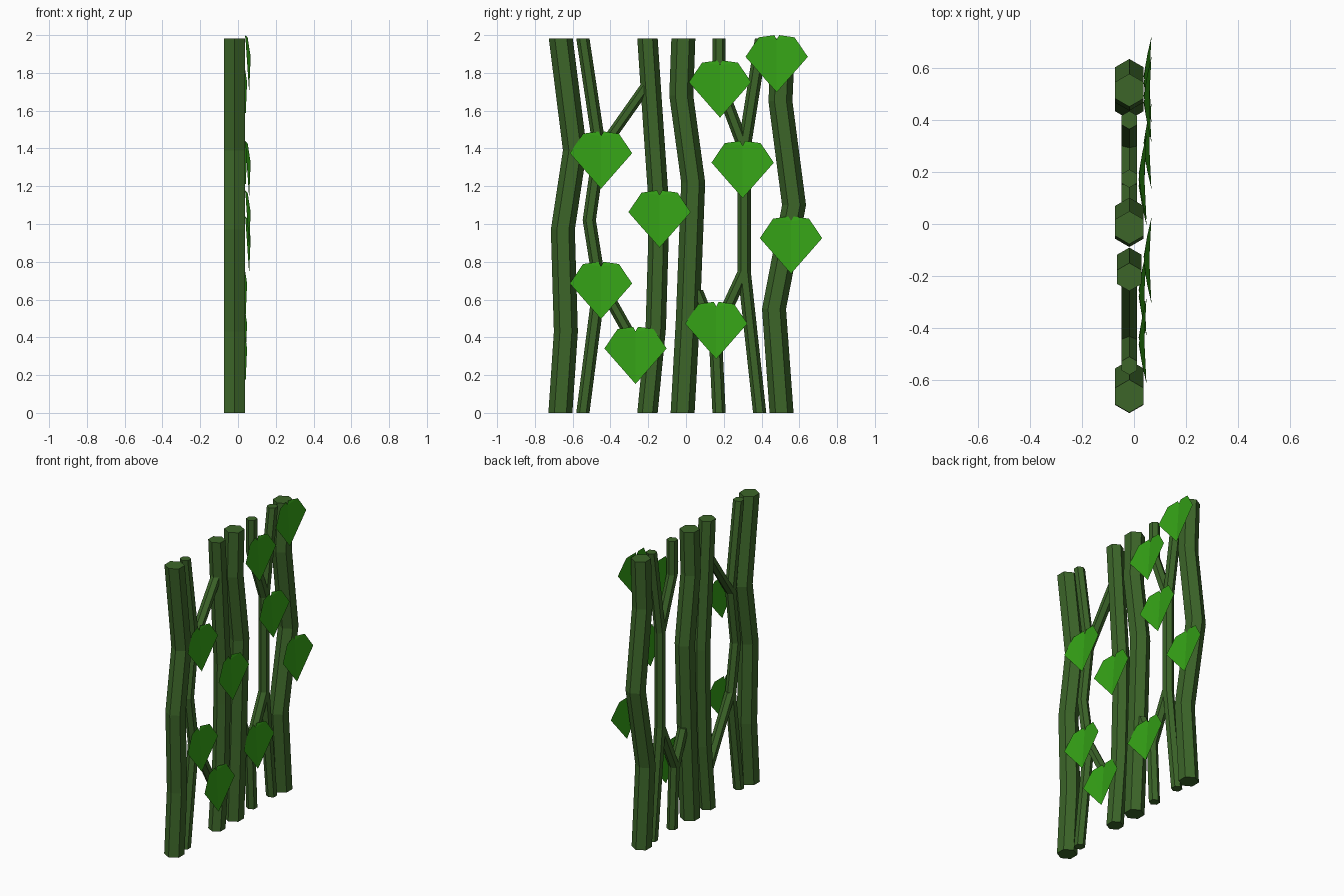
import bpy
import bmesh
from math import sin, cos, pi

if "Cube" in bpy.data.objects:
    bpy.data.objects.remove(bpy.data.objects["Cube"])


def material(name, color):
    m = bpy.data.materials.new(name)
    m.diffuse_color = (*color, 1)
    m.use_nodes = True
    m.node_tree.nodes["Principled BSDF"].inputs["Base Color"].default_value = m.diffuse_color
    return m


bark = material("bark_green", (0.045, 0.13, 0.022))
foliage = material("leaf_green", (0.035, 0.36, 0.008))
X = -0.018   # depth of every vine axis
TOP = 1.983


def finish(name, bm, mat):
    mesh = bpy.data.meshes.new(name)
    bm.to_mesh(mesh)
    bm.free()
    mesh.materials.append(mat)
    obj = bpy.data.objects.new(name, mesh)
    bpy.context.collection.objects.link(obj)


def vine(name, r, path):
    """Six-sided stem with level rings along a (y, z) path."""
    bm = bmesh.new()
    rings = [[bm.verts.new((X + r * cos(pi / 6 + k * pi / 3),
                            y + r * sin(pi / 6 + k * pi / 3), z))
              for k in range(6)] for y, z in path]
    for a, b in zip(rings, rings[1:]):
        for k in range(6):
            j = (k + 1) % 6
            bm.faces.new((a[k], a[j], b[j], b[k]))
    bm.faces.new(rings[0][::-1])
    bm.faces.new(rings[-1])
    finish(name, bm, bark)


def leaf(name, x, y, z):
    """Shallow folded leaf: notch and tip on the fold, mirrored halves."""
    bm = bmesh.new()
    notch = bm.verts.new((x + 0.003, y, z - 0.025))
    tip = bm.verts.new((x + 0.022, y, z - 0.303))
    for s in (1, -1):
        edge = [bm.verts.new((x + dx, y + s * dy, z + dz)) for dx, dy, dz in
                ((0.0, 0.013, 0.0), (0.014, 0.095, -0.012), (0.03, 0.165, -0.115))]
        a, b, c = edge
        for f in ((notch, b, a), (notch, tip, b), (tip, c, b)):
            bm.faces.new(f if s < 0 else f[::-1])
    bmesh.ops.recalc_face_normals(bm, faces=bm.faces)
    if sum(f.normal.x for f in bm.faces) < 0:
        bmesh.ops.reverse_faces(bm, faces=bm.faces)
    finish(name, bm, foliage)


# Thick vines
THICK = 0.0635
vine("thick_vine_left", THICK,
     [(-.665, 0), (-.636, .43), (-.652, .97), (-.588, 1.39), (-.663, TOP)])
vine("medium_vine", 0.054,
     [(-.204, 0), (-.16, .45), (-.148, .85), (-.145, 1.12), (-.175, 1.55), (-.204, TOP)])
vine("thick_vine_middle", THICK,
     [(-.018, 0), (.01, .5), (.038, 1.22), (-.025, 1.68), (-.014, TOP)])
vine("thick_vine_right", THICK,
     [(.506, 0), (.466, .55), (.572, 1.1), (.50, 1.65), (.515, TOP)])

# Thin vines and branches
THIN = 0.035
vine("thin_vine_left", THIN,
     [(-.546, 0), (-.458, .68), (-.512, 1.02), (-.458, 1.4), (-.546, TOP)])
vine("thin_vine_right", THIN,
     [(.39, 0), (.308, .75), (.308, 1.4), (.40, TOP)])
vine("lower_fork", THIN, [(.175, 0), (.155, .42), (.308, .75)])
vine("lower_fork_stub", THIN, [(.155, .40), (.055, .65)])
vine("upper_fork", THIN, [(.308, 1.40), (.175, 1.75), (.175, TOP)])
vine("lower_left_branch", THIN, [(-.20, .24), (-.458, .70)])
vine("upper_left_branch", THIN, [(-.458, 1.38), (-.19, 1.76)])

# Leaves: thick-vine leaves sit further out
leaves = [(.018, -.45, 1.49), (.037, -.14, 1.178), (.018, -.45, .80),
          (.018, -.267, .456), (.018, .16, .588), (.018, .18, 1.866),
          (.037, .30, 1.44), (.037, .48, 2.0), (.037, .556, 1.04)]
for i, p in enumerate(leaves, 1):
    leaf(f"leaf_{i}", *p)
